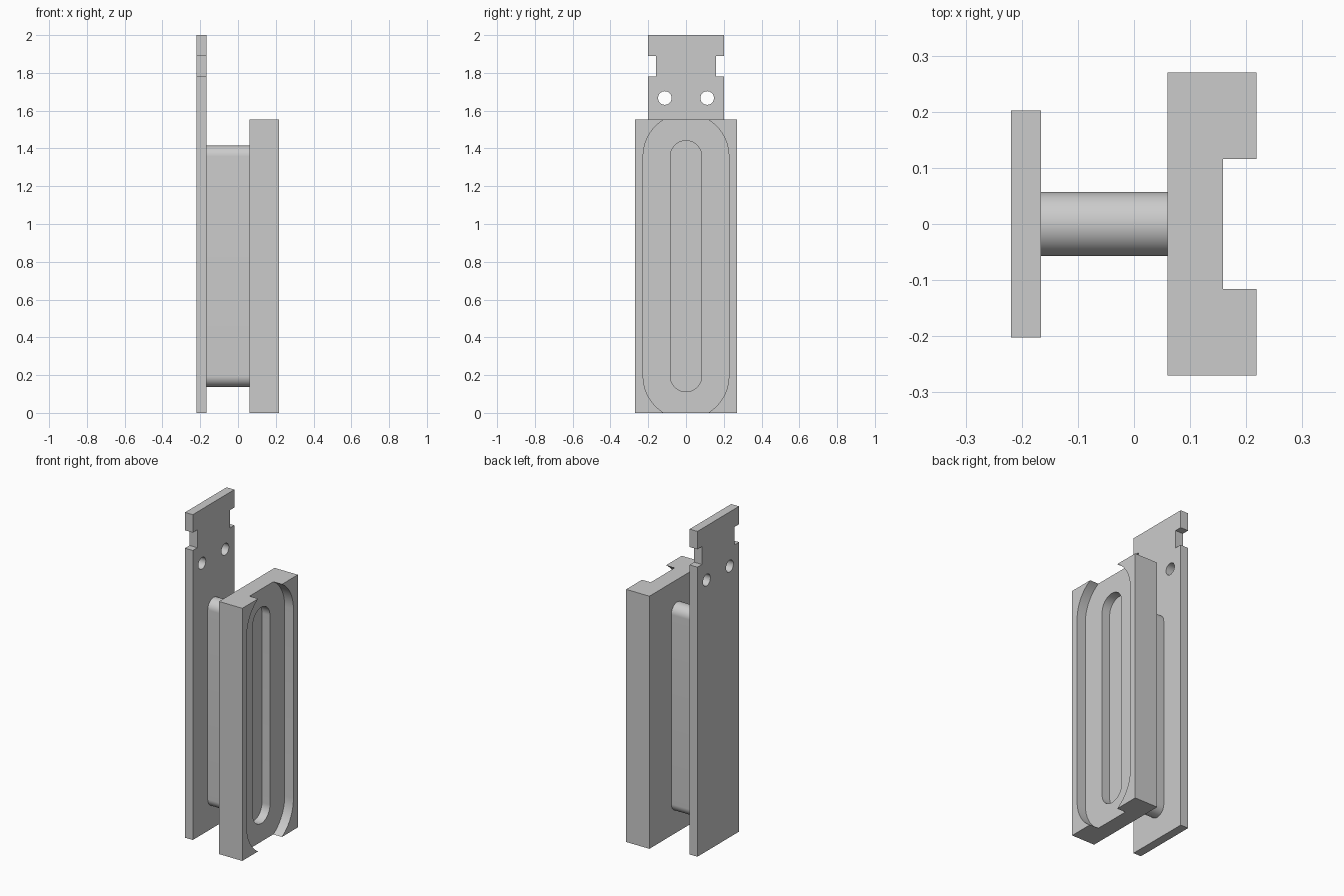
import bpy, bmesh, math

if "Cube" in bpy.data.objects:
    bpy.data.objects.remove(bpy.data.objects["Cube"])

metal = bpy.data.materials.new("plain_grey")
metal.diffuse_color = (0.6, 0.6, 0.6, 1)
metal.use_nodes = True
metal.node_tree.nodes["Principled BSDF"].inputs["Base Color"].default_value = metal.diffuse_color


def prism(name, profile, x0, x1):
    """Extrude a (y, z) outline along x."""
    bm = bmesh.new()
    face = bm.faces.new([bm.verts.new((x0, y, z)) for y, z in profile])
    new = bmesh.ops.extrude_face_region(bm, geom=[face])["geom"]
    moved = [v for v in new if isinstance(v, bmesh.types.BMVert)]
    bmesh.ops.translate(bm, verts=moved, vec=(x1 - x0, 0, 0))
    bmesh.ops.recalc_face_normals(bm, faces=bm.faces)
    mesh = bpy.data.meshes.new(name)
    bm.to_mesh(mesh)
    bm.free()
    mesh.materials.append(metal)
    obj = bpy.data.objects.new(name, mesh)
    bpy.context.collection.objects.link(obj)
    return obj


def slot(r, z0, z1, cy=0, n=32):
    """Outline with round ends centred on z0 and z1."""
    arc = [math.pi * i / n for i in range(n + 1)]
    return ([(cy + r * math.cos(a), z1 + r * math.sin(a)) for a in arc] +
            [(cy - r * math.cos(a), z0 - r * math.sin(a)) for a in arc])


def circle(r, cy, cz, n=32):
    return [(cy + r * math.cos(2 * math.pi * i / n),
             cz + r * math.sin(2 * math.pi * i / n)) for i in range(n)]


def select(obj):
    bpy.ops.object.select_all(action='DESELECT')
    obj.select_set(True)
    bpy.context.view_layer.objects.active = obj


def cut(obj, cutter):
    cutter.hide_render = True
    mod = obj.modifiers.new("cut", 'BOOLEAN')
    mod.operation = 'DIFFERENCE'
    mod.solver = 'EXACT'
    mod.object = cutter
    select(obj)
    bpy.ops.object.modifier_apply(modifier=mod.name)
    bpy.data.objects.remove(cutter)


LOW, HIGH = 0.195, 1.358   # centres of all the round ends

# Tall back plate with a notched head and two holes
half = [(0.202, 0), (0.202, 1.78), (0.158, 1.78),
        (0.158, 1.89), (0.202, 1.89), (0.202, 2.0)]
plate = prism("back_plate", half + [(-y, z) for y, z in reversed(half)],
              -0.219, -0.166)
for side in (-1, 1):
    cut(plate, prism("hole_cutter", circle(0.036, side * 0.112, 1.667), -0.3, 0))

# Front block with a wide recess and a narrower blind slot in its floor
block = prism("front_block",
              [(-0.27, 0), (0.27, 0), (0.27, 1.553), (-0.27, 1.553)],
              0.06, 0.218)
cut(block, prism("recess_cutter", slot(0.227, LOW, HIGH), 0.159, 0.3))
cut(block, prism("slot_cutter", slot(0.083, LOW, HIGH), 0.105, 0.3))

# Rounded spacer joining plate and block
spacer = prism("spacer", slot(0.057, LOW, HIGH), -0.175, 0.07)

for obj in (plate, block, spacer):
    select(obj)
    bpy.ops.object.shade_smooth_by_angle(angle=math.radians(30))
